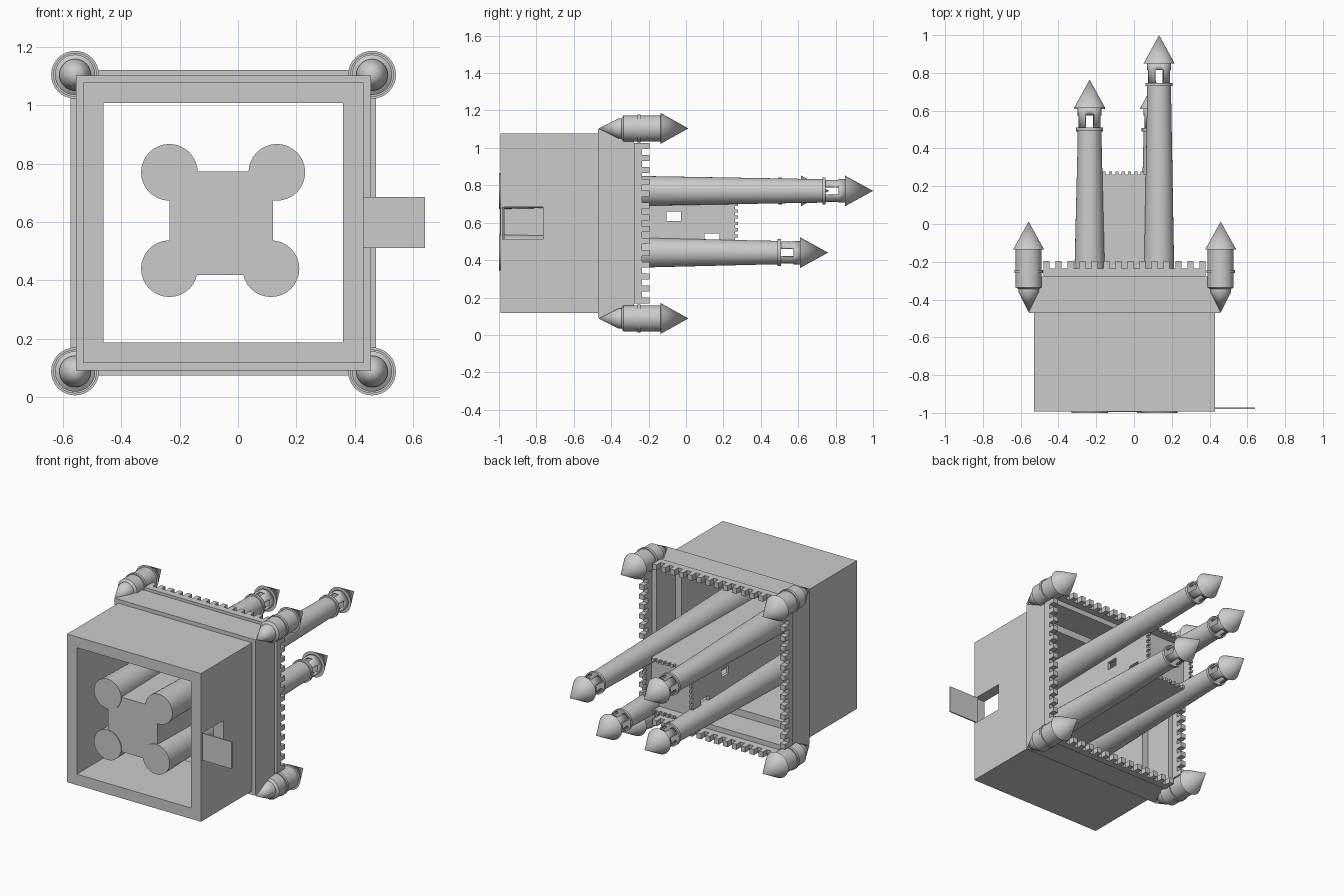
import bpy, bmesh, math
from mathutils import Vector

if "Cube" in bpy.data.objects:
    bpy.data.objects.remove(bpy.data.objects["Cube"])

CX, CZ = -0.05, 0.597          # castle axis runs along +y through this point
stone = bpy.data.materials.new("grey_stone")
stone.diffuse_color = (0.6, 0.6, 0.6, 1)
stone.use_nodes = True
stone.node_tree.nodes["Principled BSDF"].inputs["Base Color"].default_value = stone.diffuse_color


def finish(name, bm, smooth=False):
    bmesh.ops.remove_doubles(bm, verts=bm.verts, dist=1e-5)
    bmesh.ops.recalc_face_normals(bm, faces=bm.faces)
    me = bpy.data.meshes.new(name)
    bm.to_mesh(me)
    bm.free()
    me.materials.append(stone)
    ob = bpy.data.objects.new(name, me)
    bpy.context.collection.objects.link(ob)
    if smooth:
        bpy.ops.object.select_all(action='DESELECT')
        ob.select_set(True)
        bpy.context.view_layer.objects.active = ob
        bpy.ops.object.shade_smooth_by_angle(angle=math.radians(35))
    return ob


def lathe(name, profile, x, z, n=32, closed=False, skip=None):
    """Spin (radius, y) points about an axis along y; n=4 gives square shapes."""
    bm = bmesh.new()
    k = math.sqrt(2) if n == 4 else 1
    off = math.pi / 4 if n == 4 else 0
    rows = []
    for r, y in profile:
        rows.append([bm.verts.new((x + k * r * math.cos(off + 2 * math.pi * i / n), y,
                                   z + k * r * math.sin(off + 2 * math.pi * i / n)))
                     for i in range(n)])
    pairs = list(zip(rows, rows[1:])) + ([(rows[-1], rows[0])] if closed else [])
    for j, (a, b) in enumerate(pairs):
        for i in range(n):
            if not (skip and skip(j, i)):
                bm.faces.new((a[i], a[(i + 1) % n], b[(i + 1) % n], b[i]))
    bmesh.ops.dissolve_degenerate(bm, dist=1e-6, edges=bm.edges)
    return finish(name, bm, n > 4)


def add_box(bm, lo, hi):
    lo, hi = Vector(lo), Vector(hi)
    vs = bmesh.ops.create_cube(bm, size=1)["verts"]
    for v in vs:
        v.co = Vector(((lo[i] + hi[i]) / 2 + v.co[i] * (hi[i] - lo[i]) for i in range(3)))


def box(name, lo, hi):
    bm = bmesh.new()
    add_box(bm, lo, hi)
    return finish(name, bm)


def cut(ob, name, lo, hi):
    c = box(name, lo, hi)
    c.hide_render = True
    c.hide_viewport = True
    m = ob.modifiers.new(name, 'BOOLEAN')
    m.object, m.operation, m.solver = c, 'DIFFERENCE', 'EXACT'


def parapet(name, cx, cz, span, r0, r1, y0, y1, y2, count):
    """Four low walls with merlons along a square."""
    bm = bmesh.new()
    pitch = 2 * span / (count - 0.5)
    pieces = [(-span, span, y0, y1)] if y1 > y0 else []
    pieces += [(-span + i * pitch, -span + (i + 0.5) * pitch, y1, y2) for i in range(count)]
    for a, b, ya, yb in pieces:
        for s in (-1, 1):
            p, q = sorted((s * r0, s * r1))
            add_box(bm, (cx + a, ya, cz + p), (cx + b, yb, cz + q))
            add_box(bm, (cx + p, ya, cz + a), (cx + q, yb, cz + b))
    me_ob = finish(name, bm)
    return me_ob


# Curtain wall with wider upper storey, gate opening and drawbridge
wall = lathe("curtain_wall", [(.41, -.993), (.48, -.993), (.48, -.47), (.505, -.47),
                              (.505, -.278), (.455, -.278), (.455, -.47), (.41, -.47)],
             CX, CZ, 4, closed=True)
cut(wall, "gate_cutter", (.3, -.98, .51), (.6, -.765, .685))
box("drawbridge", (.42, -.979, .51), (.64, -.971, .685))
parapet("wall_battlements", CX, CZ, .428, .487, .523, -.278, -.235, -.195, 14)

# Corner turrets with cone roofs and pointed undersides
for x in (-.558, .459):
    for z in (.088, 1.104):
        lathe("corner_turret", [(0, -.468), (.054, -.36), (.054, -.345), (.069, -.335),
                                (.069, -.26), (.075, -.26), (.075, -.243), (.069, -.243),
                                (.069, -.135)], x, z)
        lathe("turret_roof", [(0, -.135), (.082, -.135), (0, .013)], x, z)

# Keep: hollow square block with through windows and battlements
KX, KZ, H = -.057, .596, .177
keep = lathe("keep_walls", [(H, -.995), (H, .262), (H - .02, .262), (H - .02, -.995)],
             KX, KZ, 4, closed=True)
cut(keep, "upper_window_cutter", (-.4, -.103, .608), (.3, -.027, .66))
cut(keep, "lower_window_cutter", (-.4, .10, .49), (.3, .18, .543))
box("keep_base", (KX - H + .005, -.995, KZ - H + .005), (KX + H - .005, -.985, KZ + H - .005))
box("keep_roof", (KX - H + .01, .2, KZ - H + .01), (KX + H - .01, .21, KZ + H - .01))
parapet("keep_battlements", KX, KZ, H, H - .02, H, .262, .262, .277, 11)

# Tall tapering towers with open lanterns and cone roofs
for x, z, tip in ((-.235, .77, .765), (.133, .77, 1.0), (-.235, .44, .76), (.113, .44, .76)):
    lathe("tower_shaft", [(0, -1.0), (.097, -1.0), (.079, -.2), (.064, tip - .35),
                          (.063, tip - .27), (.072, tip - .27), (.072, tip - .253),
                          (0, tip - .253)], x, z)
    lantern = lathe("tower_lantern", [(.063, tip - .253), (.063, tip - .185), (.063, tip - .148)],
                    x, z, skip=lambda j, i: j == 0 and (i + 2) % 8 < 4)
    sol = lantern.modifiers.new("thickness", 'SOLIDIFY')
    sol.thickness = .012
    lathe("tower_roof", [(0, tip - .15), (.082, tip - .15), (0, tip)], x, z)
